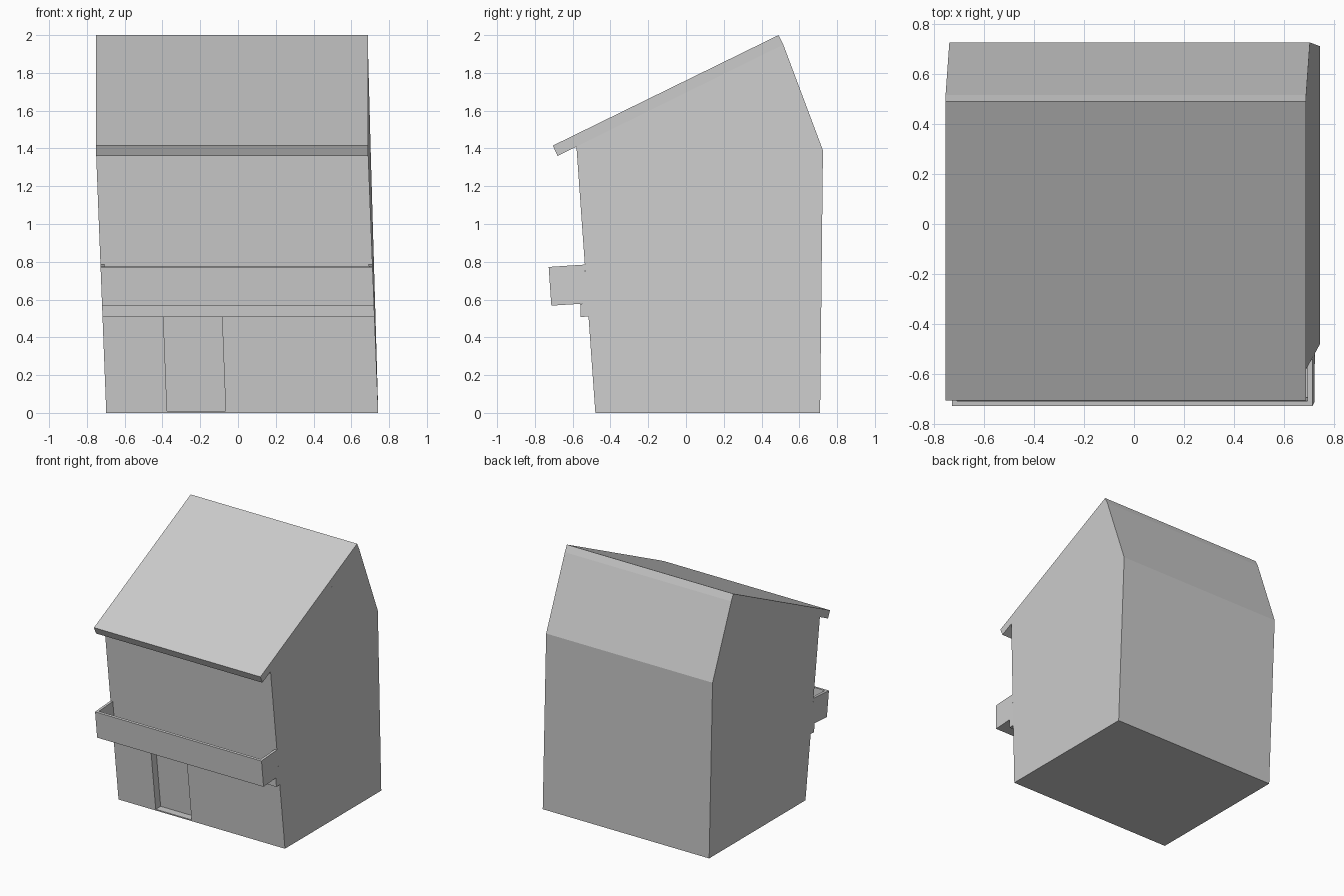
import bpy
import bmesh

if "Cube" in bpy.data.objects:
    bpy.data.objects.remove(bpy.data.objects["Cube"])

HALF = 0.72   # half width of the house
T = 0.02      # board thickness


def lean(y, z):
    """Sideways lean of the crooked house at a given point."""
    return max(-0.0325, 0.0225 - (0.039 if y < 0 else 0.0288) * z)


def prism(name, profile, x0=-HALF, x1=HALF, shift=lean):
    """Extrude a (y, z) profile along x, following the lean."""
    bm = bmesh.new()
    left = [bm.verts.new((x0 + shift(y, z), y, z)) for y, z in profile]
    right = [bm.verts.new((x1 + shift(y, z), y, z)) for y, z in profile]
    bm.faces.new(left)
    bm.faces.new(right[::-1])
    n = len(profile)
    for i in range(n):
        j = (i + 1) % n
        bm.faces.new((left[j], left[i], right[i], right[j]))
    bmesh.ops.recalc_face_normals(bm, faces=bm.faces)
    mesh = bpy.data.meshes.new(name)
    bm.to_mesh(mesh)
    bm.free()
    obj = bpy.data.objects.new(name, mesh)
    bpy.context.collection.objects.link(obj)
    return obj


# House body with a sloping front wall and a steep upper back
body = prism("house_body", [(-0.48, 0), (0.71, 0), (0.725, 1.39),
                            (0.515, 1.95), (-0.58, 1.41)])

# Door recess cut into the front wall
cutter = prism("door_cutter", [(-0.62, 0.01), (-0.42, 0.01),
                               (-0.455, 0.51), (-0.62, 0.51)], -0.3975, -0.0875)
cutter.hide_render = True
cutter.display_type = 'WIRE'
recess = body.modifiers.new("door_recess", 'BOOLEAN')
recess.operation = 'DIFFERENCE'
recess.solver = 'EXACT'
recess.object = cutter

# Roof slab with front overhang
prism("roof", [(-0.705, 1.415), (-0.68, 1.36), (0.515, 1.95), (0.49, 2.0)],
      shift=lambda y, z: -0.0325)

# Beam under the balcony
prism("balcony_beam", [(-0.558, 0.508), (-0.516, 0.51),
                       (-0.521, 0.58), (-0.56, 0.577)])

# Open balcony box: front, floor and two ends
prism("balcony_front", [(-0.727, 0.772), (-0.713, 0.567),
                        (-0.713 + T, 0.569), (-0.727 + T, 0.774)])
prism("balcony_floor", [(-0.713 + T, 0.569), (-0.521, 0.58),
                        (-0.522, 0.60), (-0.713 + T, 0.589)], -HALF + T, HALF - T)
end_profile = [(-0.727 + T, 0.774), (-0.713 + T, 0.569),
               (-0.521, 0.58), (-0.536, 0.785)]
for side, x in (("left", -HALF), ("right", HALF - T)):
    prism("balcony_end_" + side, end_profile, x, x + T)
